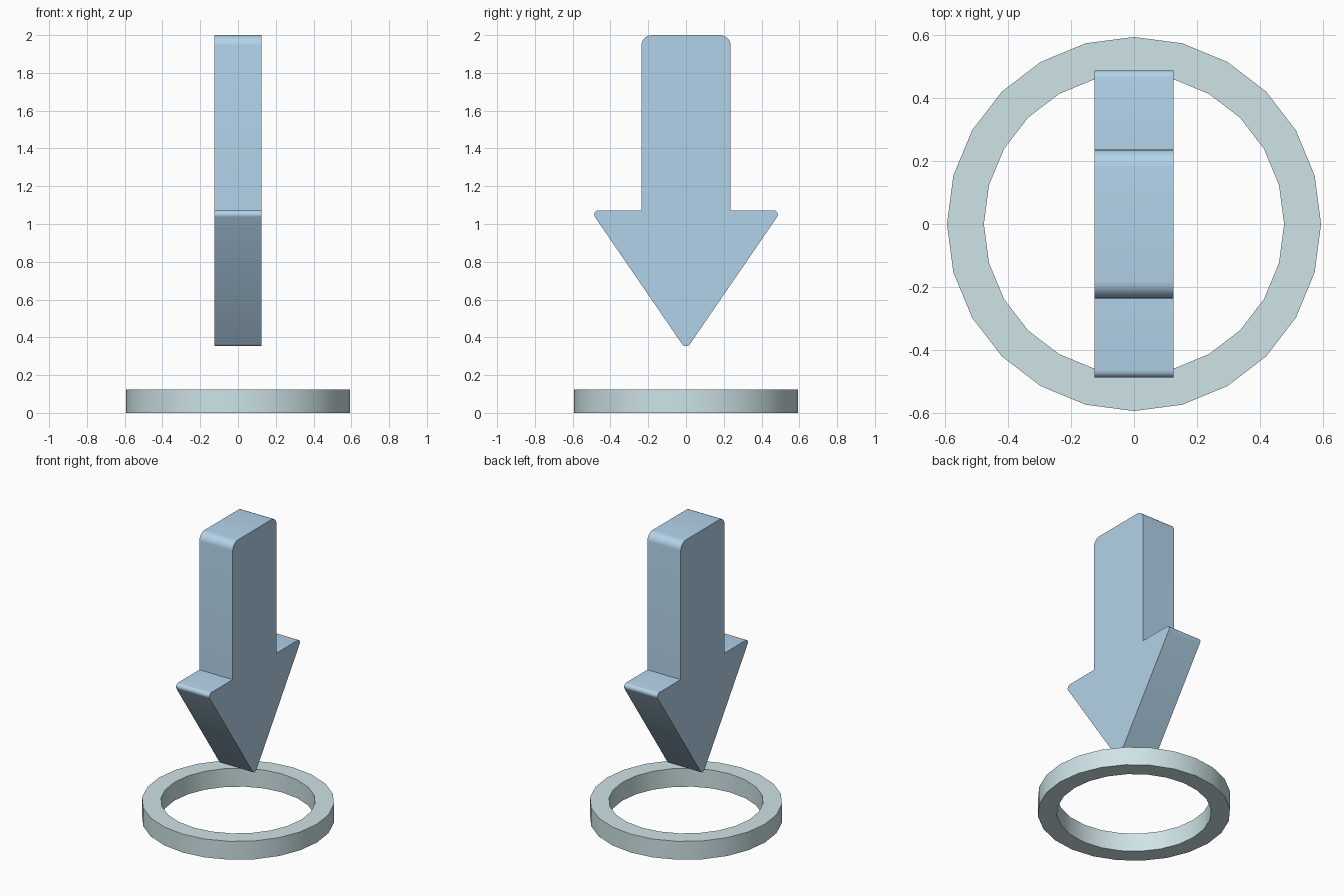
import bpy, bmesh
from math import sin, cos, pi
from mathutils import Vector

if "Cube" in bpy.data.objects:
    bpy.data.objects.remove(bpy.data.objects["Cube"])


def finish(name, bm, color):
    bmesh.ops.recalc_face_normals(bm, faces=bm.faces)
    mesh = bpy.data.meshes.new(name)
    bm.to_mesh(mesh)
    bm.free()
    obj = bpy.data.objects.new(name, mesh)
    bpy.context.collection.objects.link(obj)
    mat = bpy.data.materials.new(name + "_color")
    mat.diffuse_color = color
    mat.use_nodes = True
    mat.node_tree.nodes["Principled BSDF"].inputs["Base Color"].default_value = mat.diffuse_color
    mesh.materials.append(mat)
    bpy.ops.object.select_all(action='DESELECT')
    obj.select_set(True)
    bpy.context.view_layer.objects.active = obj
    bpy.ops.object.shade_smooth_by_angle(angle=pi / 6)
    return obj


def rounded(corners, steps=6):
    """Outline with each (y, z, radius) corner turned into an arc."""
    pts = []
    n = len(corners)
    for i, (y, z, r) in enumerate(corners):
        p = Vector((y, z))
        if r == 0:
            pts.append(p)
            continue
        a = (Vector(corners[i - 1][:2]) - p).normalized()
        b = (Vector(corners[(i + 1) % n][:2]) - p).normalized()
        half = a.angle(b) / 2
        center = p + (a + b).normalized() * (r / sin(half))
        start = p + a * (r * cos(half) / sin(half)) - center
        end = p + b * (r * cos(half) / sin(half)) - center
        sweep = start.angle(end)
        for k in range(steps + 1):
            t = k / steps
            pts.append(center + (start * sin((1 - t) * sweep)
                                 + end * sin(t * sweep)) / sin(sweep))
    return pts


# Arrow: rounded outline extruded through its thickness
right = [(0.236, 2.0, 0.055), (0.236, 1.072, 0), (0.506, 1.072, 0.022)]
left = [(-y, z, r) for y, z, r in reversed(right)]
outline = rounded(right + [(0, 0.334, 0.025)] + left)
bm = bmesh.new()
face = bm.faces.new([bm.verts.new((-0.125, p.x, p.y)) for p in outline])
ext = bmesh.ops.extrude_face_region(bm, geom=[face], use_keep_orig=True)
bmesh.ops.translate(bm, vec=(0.25, 0, 0),
                    verts=[v for v in ext["geom"] if isinstance(v, bmesh.types.BMVert)])
finish("down_arrow", bm, (0.45, 0.65, 0.82, 1))

# Base ring: rectangular section swept around 24 sides
SIDES = 24
section = [(0.476, 0), (0.593, 0), (0.593, 0.125), (0.476, 0.125)]
bm = bmesh.new()
loops = []
for i in range(SIDES):
    a = 2 * pi * i / SIDES
    loops.append([bm.verts.new((r * cos(a), r * sin(a), z)) for r, z in section])
for i in range(SIDES):
    p, q = loops[i], loops[(i + 1) % SIDES]
    for k in range(4):
        m = (k + 1) % 4
        bm.faces.new((p[k], q[k], q[m], p[m]))
finish("base_ring", bm, (0.62, 0.77, 0.79, 1))
